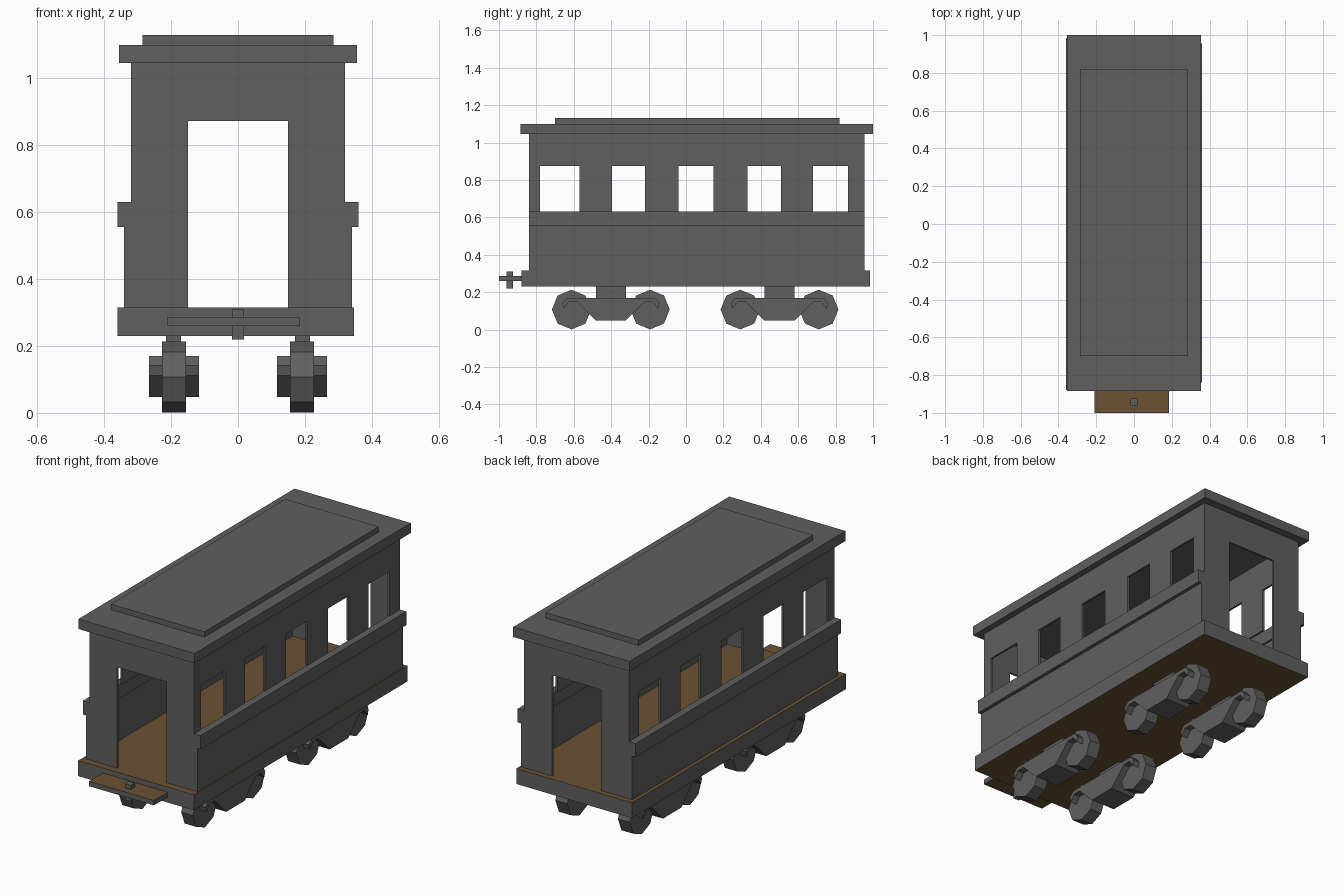
import bpy, bmesh, math

if "Cube" in bpy.data.objects:
    bpy.data.objects.remove(bpy.data.objects["Cube"])


def material(name, rgb):
    m = bpy.data.materials.new(name)
    m.diffuse_color = (*rgb, 1)
    m.use_nodes = True
    m.node_tree.nodes["Principled BSDF"].inputs["Base Color"].default_value = m.diffuse_color
    return m


GREY = material("dark grey", (0.115, 0.115, 0.115))
BROWN = material("wood brown", (0.15, 0.085, 0.033))


def finish(name, bm, wood=False):
    """Turn a bmesh into an object; wood parts get brown tops and bottoms."""
    bmesh.ops.remove_doubles(bm, verts=bm.verts, dist=1e-5)
    bmesh.ops.recalc_face_normals(bm, faces=bm.faces)
    me = bpy.data.meshes.new(name)
    me.materials.append(GREY)
    if wood:
        me.materials.append(BROWN)
        for f in bm.faces:
            f.normal_update()
            f.material_index = 1 if abs(f.normal.z) > 0.9 else 0
    bm.to_mesh(me)
    bm.free()
    ob = bpy.data.objects.new(name, me)
    bpy.context.collection.objects.link(ob)
    return ob


def extrude(bm, faces, vec):
    ext = bmesh.ops.extrude_face_region(bm, geom=faces, use_keep_orig=True)
    bmesh.ops.translate(bm, vec=vec,
                        verts=[v for v in ext["geom"] if isinstance(v, bmesh.types.BMVert)])


def prism(name, pts, vec, wood=False):
    bm = bmesh.new()
    face = bm.faces.new([bm.verts.new(p) for p in pts])
    extrude(bm, [face], vec)
    return finish(name, bm, wood)


def box(name, x, y, z, wood=False):
    pts = [(x[0], y[0], z[0]), (x[1], y[0], z[0]), (x[1], y[1], z[0]), (x[0], y[1], z[0])]
    return prism(name, pts, (0, 0, z[1] - z[0]), wood)


FRONT, BACK = -0.84, 0.955
FLOOR, RAIL0, RAIL1, HEAD, EAVE = 0.315, 0.555, 0.63, 0.875, 1.045
T = 0.012

# Floor deck, coupling plank and pin
box("floor_deck", (-0.36, 0.347), (-0.88, 0.985), (0.23, FLOOR), True)
box("coupling_plank", (-0.21, 0.186), (-1.0, -0.88), (0.26, 0.287), True)
box("coupling_pin", (-0.018, 0.018), (-0.96, -0.925), (0.22, 0.31))

# Roof and raised roof panel
box("roof", (-0.355, 0.355), (-0.885, 1.0), (EAVE, 1.10))
box("roof_panel", (-0.285, 0.285), (-0.70, 0.82), (1.10, 1.13))

# End walls with doorways
half = [(0.15, FLOOR), (0.34, FLOOR), (0.34, RAIL1), (0.32, RAIL1), (0.32, EAVE)]
outline = half + [(-x, z) for x, z in reversed(half)] + [(-0.15, 0.872), (0.15, 0.872)]
for name, y, d in (("front_wall", FRONT, T), ("back_wall", BACK, -T)):
    prism(name, [(x, y, z) for x, z in outline], (0, d, 0))

# Side walls: lower panel, rail, and a window band
windows = [(-0.78, -0.57), (-0.395, -0.22), (-0.04, 0.147), (0.33, 0.507), (0.68, 0.865)]
ys = [FRONT] + [y for w in windows for y in w] + [BACK]
for side, s in (("left", -1), ("right", 1)):
    box(side + "_lower_panel", (s * 0.34, s * (0.34 - T)), (FRONT, BACK), (FLOOR, RAIL0))
    box(side + "_rail", (s * 0.318, s * 0.36), (FRONT, BACK), (RAIL0, RAIL1))
    bm = bmesh.new()
    for i in range(len(ys) - 1):
        for z0, z1 in ((RAIL1, HEAD), (HEAD, EAVE)):
            if i % 2 and z0 == RAIL1:
                continue  # window opening
            bm.faces.new([bm.verts.new((s * 0.32, y, z)) for y, z in
                          ((ys[i], z0), (ys[i + 1], z0), (ys[i + 1], z1), (ys[i], z1))])
    bmesh.ops.remove_doubles(bm, verts=bm.verts, dist=1e-5)
    extrude(bm, bm.faces[:], (-s * T, 0, 0))
    finish(side + "_window_band", bm)

# Bogies: bolster, side frame and two octagonal wheels each
arm = [(0.08, 0.048), (0.18, 0.147), (0.225, 0.147), (0.252, 0.112), (0.26, 0.142), (0.235, 0.17)]
frame = arm + [(-y, z) for y, z in reversed(arm)]
for end, cy in (("front", -0.402), ("back", 0.50)):
    for side, s in (("left", -1), ("right", 1)):
        tag = end + "_" + side
        box(tag + "_bolster", (s * 0.17, s * 0.215), (cy - 0.08, cy + 0.08), (0.16, 0.235))
        prism(tag + "_bogie_frame", [(s * 0.117, cy + y, z) for y, z in frame], (s * 0.149, 0, 0))
        for n, dy in enumerate((-0.21, 0.21)):
            ring = [(s * 0.155, cy + dy + 0.105 * math.sin(k * math.pi / 4),
                     0.107 + 0.106 * math.cos(k * math.pi / 4)) for k in range(8)]
            prism(f"{tag}_wheel_{n + 1}", ring, (s * 0.072, 0, 0))
